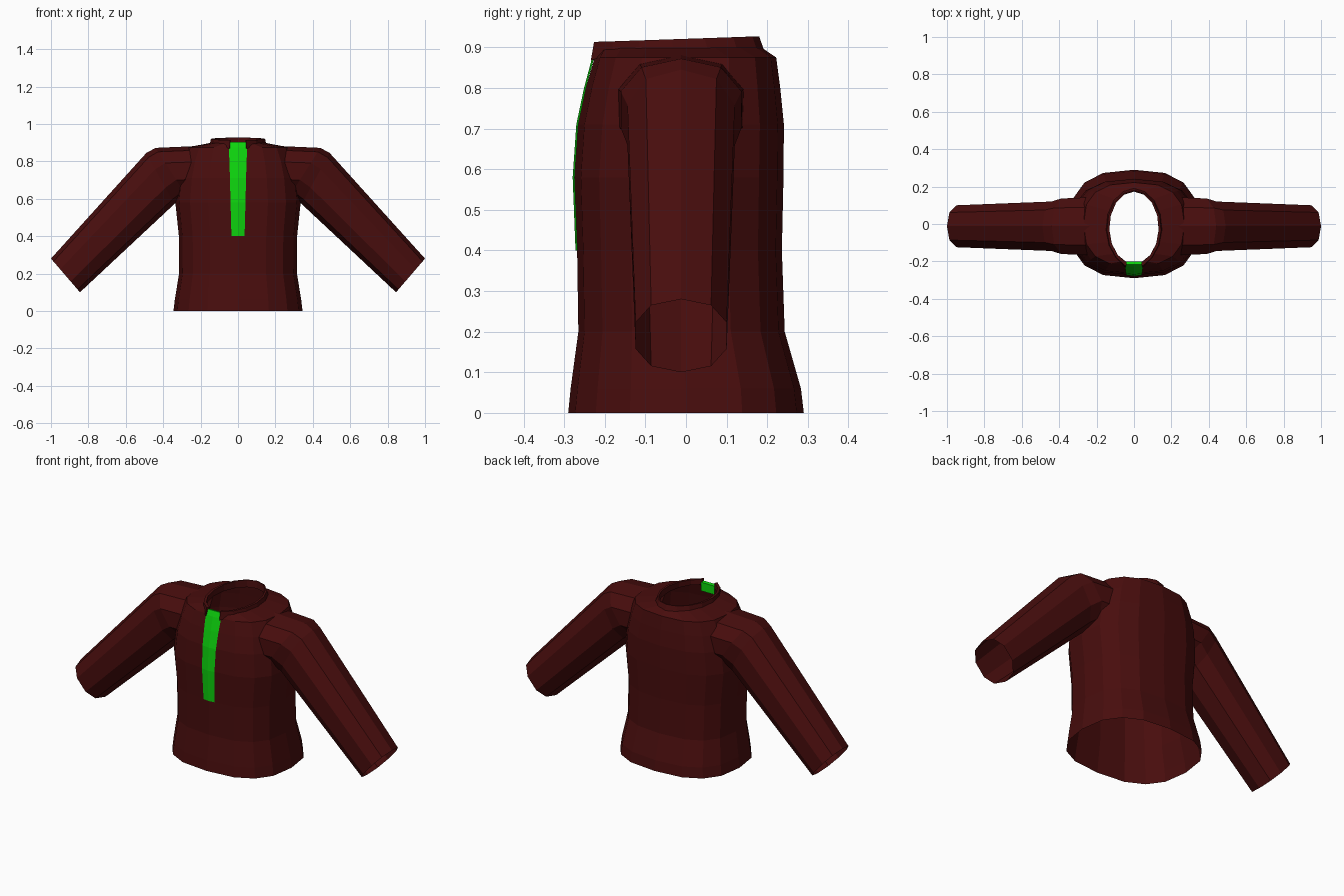
import bpy, bmesh, math
from mathutils import Vector

if "Cube" in bpy.data.objects:
    bpy.data.objects.remove(bpy.data.objects["Cube"], do_unlink=True)


def material(name, color):
    m = bpy.data.materials.new(name)
    m.use_nodes = True
    m.diffuse_color = color
    m.node_tree.nodes["Principled BSDF"].inputs["Base Color"].default_value = color
    return m


red = material("dark red knit", (0.065, 0.004, 0.004, 1))
green = material("bright green", (0.004, 0.65, 0.004, 1))


def loft(name, rings, mat, closed=True, caps=False):
    """Skin a list of equal-length point rings."""
    bm = bmesh.new()
    rows = [[bm.verts.new(p) for p in ring] for ring in rings]
    n = len(rows[0])
    for a, b in zip(rows, rows[1:]):
        for i in range(n if closed else n - 1):
            j = (i + 1) % n
            bm.faces.new((a[i], a[j], b[j], b[i]))
    if caps:
        bm.faces.new(rows[0])
        bm.faces.new(rows[-1])
    bmesh.ops.recalc_face_normals(bm, faces=bm.faces[:])
    me = bpy.data.meshes.new(name)
    bm.to_mesh(me)
    bm.free()
    me.materials.append(mat)
    ob = bpy.data.objects.new(name, me)
    bpy.context.collection.objects.link(ob)
    return ob


def rounded(angle, power):
    """Point on a unit superellipse."""
    c, s = math.cos(angle), math.sin(angle)
    return (math.copysign(abs(c) ** (2 / power), c),
            math.copysign(abs(s) ** (2 / power), s))


def torso_ring(z, half, front, back, power=2.6, n=16):
    mid, depth = (front + back) / 2, (back - front) / 2
    pts = [rounded(math.tau * i / n, power) for i in range(n)]
    return [(half * x, mid + depth * y, z) for x, y in pts]


def sleeve_ring(side, top, bottom, depth, n=10):
    """Ring between a top and a bottom point given as (x, z)."""
    t, b = Vector(top), Vector(bottom)
    mid, up = (t + b) / 2, (t - b) / 2
    ring = []
    for i in range(n):
        u, v = rounded(math.tau * i / n, 2.3)
        p = mid + up * u
        ring.append((side * p.x, -0.012 + depth * v, p.y))
    return ring


# Torso: hem, waist, chest, shoulders, neck opening
body = loft("sweater_body", [torso_ring(*r) for r in (
    (0, .345, -.29, .29), (.06, .338, -.284, .283), (.2, .315, -.265, .243),
    (.4, .316, -.268, .236), (.58, .335, -.274, .24), (.71, .322, -.265, .241),
    (.8, .3, -.246, .232), (.875, .27, -.225, .222), (.9, .14, -.212, .185, 2.2))],
    red, caps=True)

# Sleeves, joined to the torso
for side in (1, -1):
    sleeve = loft("sleeve", [sleeve_ring(side, *r) for r in (
        ((.15, .885), (.15, .62), .165), ((.44, .872), (.28, .62), .155),
        ((.49, .845), (.34, .572), .138), ((1, .28), (.845, .1), .117))],
        red, caps=True)
    mod = body.modifiers.new("join", "BOOLEAN")
    mod.operation = "UNION"
    mod.solver = "EXACT"
    mod.object = sleeve
    bpy.context.view_layer.objects.active = body
    bpy.ops.object.modifier_apply(modifier=mod.name)
    bpy.data.objects.remove(sleeve, do_unlink=True)

# Open the hem, neck and cuffs
bm = bmesh.new()
bm.from_mesh(body.data)


def is_opening(face):
    co = [v.co for v in face.verts]
    return (all(c.z < .01 for c in co) or all(c.z > .899 for c in co)
            or all(abs(c.x) > .8 for c in co))


bmesh.ops.delete(bm, geom=[f for f in bm.faces if is_opening(f)], context="FACES")
bm.to_mesh(body.data)
bm.free()

# Collar: band around the neck, split at the front with drooping tips
steps, gap = 14, .3
sections = []
for i in range(steps + 1):
    a = -math.pi / 2 + gap + (math.tau - 2 * gap) * i / steps
    c, s = math.cos(a), math.sin(a)
    tip = max(0, -s) ** 12
    sections.append([
        (.152 * c, -.018 + s * (.212 + .025 * tip), .888 - .036 * tip),
        (.145 * c, -.025 + s * (.205 + .01 * tip), .92 + .007 * s),
        (.132 * c, -.02 + s * .195, .92 + .007 * s),
        (.132 * c, -.02 + s * .193, .885)])
loft("collar", sections, red, caps=True)

# Placket strip down the chest, folded over into the neck
placket = []
for z, y, w in ((.4, -.272, .035), (.58, -.279, .04), (.71, -.27, .043),
                (.8, -.251, .046), (.875, -.231, .049), (.904, -.217, .049),
                (.9, -.2, .045), (.85, -.2, .043)):
    drop = .005 if z < .9 and y < -.21 else 0
    placket.append([(-w, y + drop, z), (0, y, z), (w, y + drop, z)])
loft("placket", placket, green, closed=False)
